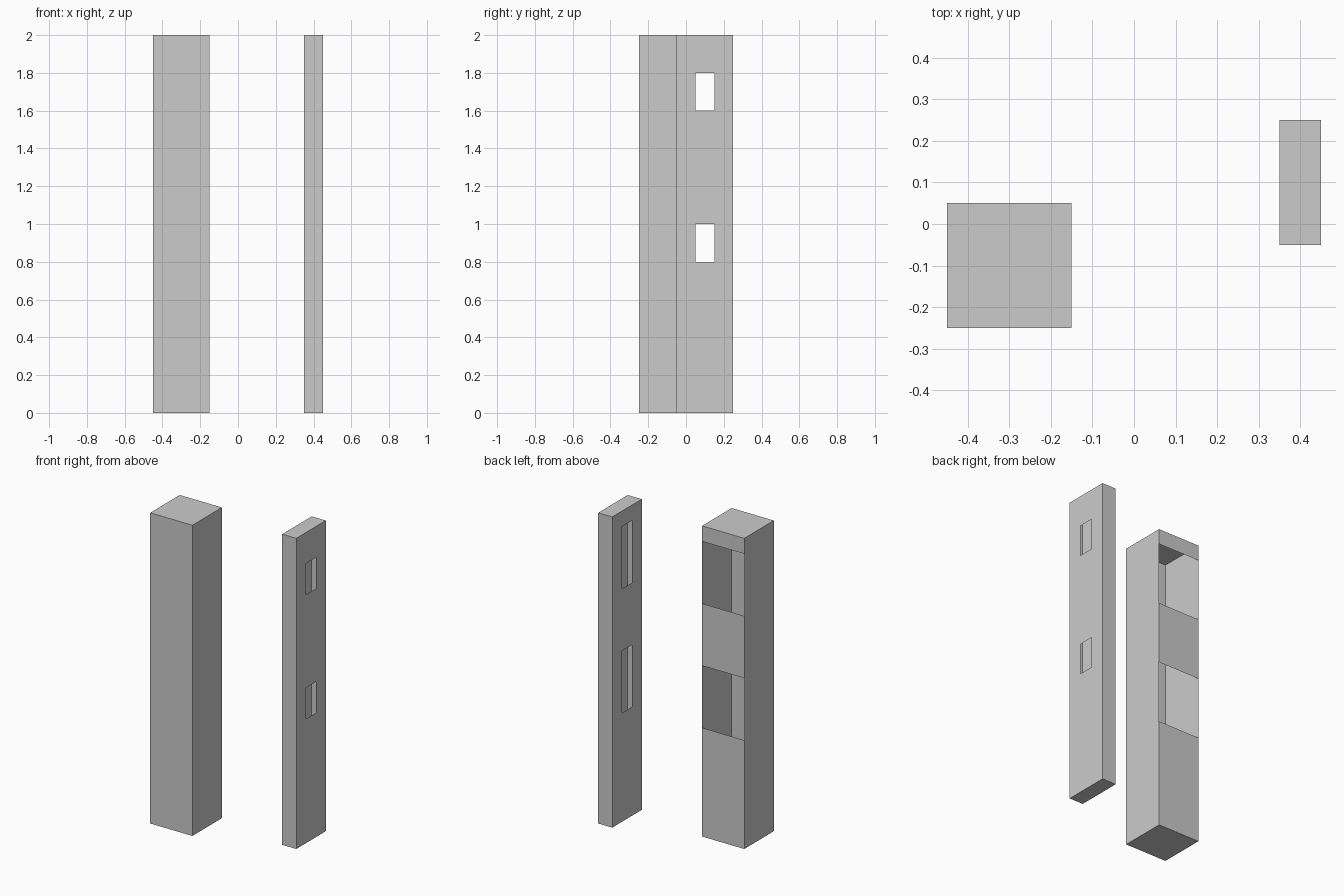
import bpy, bmesh
from mathutils import Vector, Matrix

if "Cube" in bpy.data.objects:
    bpy.data.objects.remove(bpy.data.objects["Cube"])


def shell(name, lo, hi, openings):
    """Thin-walled hollow box. Each opening: (normal axis, wall position, {axis: (min, max)})."""
    lo, hi = Vector(lo), Vector(hi)
    bm = bmesh.new()
    bmesh.ops.create_cube(bm, size=1, matrix=Matrix.LocRotScale((lo + hi) / 2, None, hi - lo))

    for axis, pos, spans in openings:
        def wall():
            return [f for f in bm.faces
                    if all(abs(v.co[axis] - pos) < 1e-4 for v in f.verts)]

        # split only this wall along the borders of the opening
        for a, span in spans.items():
            for value in span:
                faces = wall()
                edges = {e for f in faces for e in f.edges}
                verts = {v for f in faces for v in f.verts}
                normal = Vector((0, 0, 0))
                normal[a] = 1
                bmesh.ops.bisect_plane(bm, geom=list(verts) + list(edges) + faces,
                                       dist=1e-5, plane_co=normal * value, plane_no=normal)
        # remove the faces inside the opening
        inside = [f for f in wall()
                  if all(s[0] < f.calc_center_median()[a] < s[1] for a, s in spans.items())]
        bmesh.ops.delete(bm, geom=inside, context='FACES')

    mesh = bpy.data.meshes.new(name)
    bm.to_mesh(mesh)
    bm.free()
    obj = bpy.data.objects.new(name, mesh)
    bpy.context.collection.objects.link(obj)
    return obj


X, Y, Z = 0, 1, 2
levels = (0.9, 1.7)  # centre heights of the openings

# square hollow pillar, open across the full width of its back at two heights
shell("square_pillar", (-0.45, -0.25, 0), (-0.15, 0.05, 2),
      [(Y, 0.05, {Z: (z - 0.2, z + 0.2)}) for z in levels])

# thin hollow slab: tall slots on the inner wall, short slots on the outer wall
slot_y = (0.05, 0.15)
shell("slotted_slab", (0.35, -0.05, 0), (0.45, 0.25, 2),
      [(X, x, {Y: slot_y, Z: (z - h, z + h)})
       for x, h in ((0.35, 0.2), (0.45, 0.1)) for z in levels])
